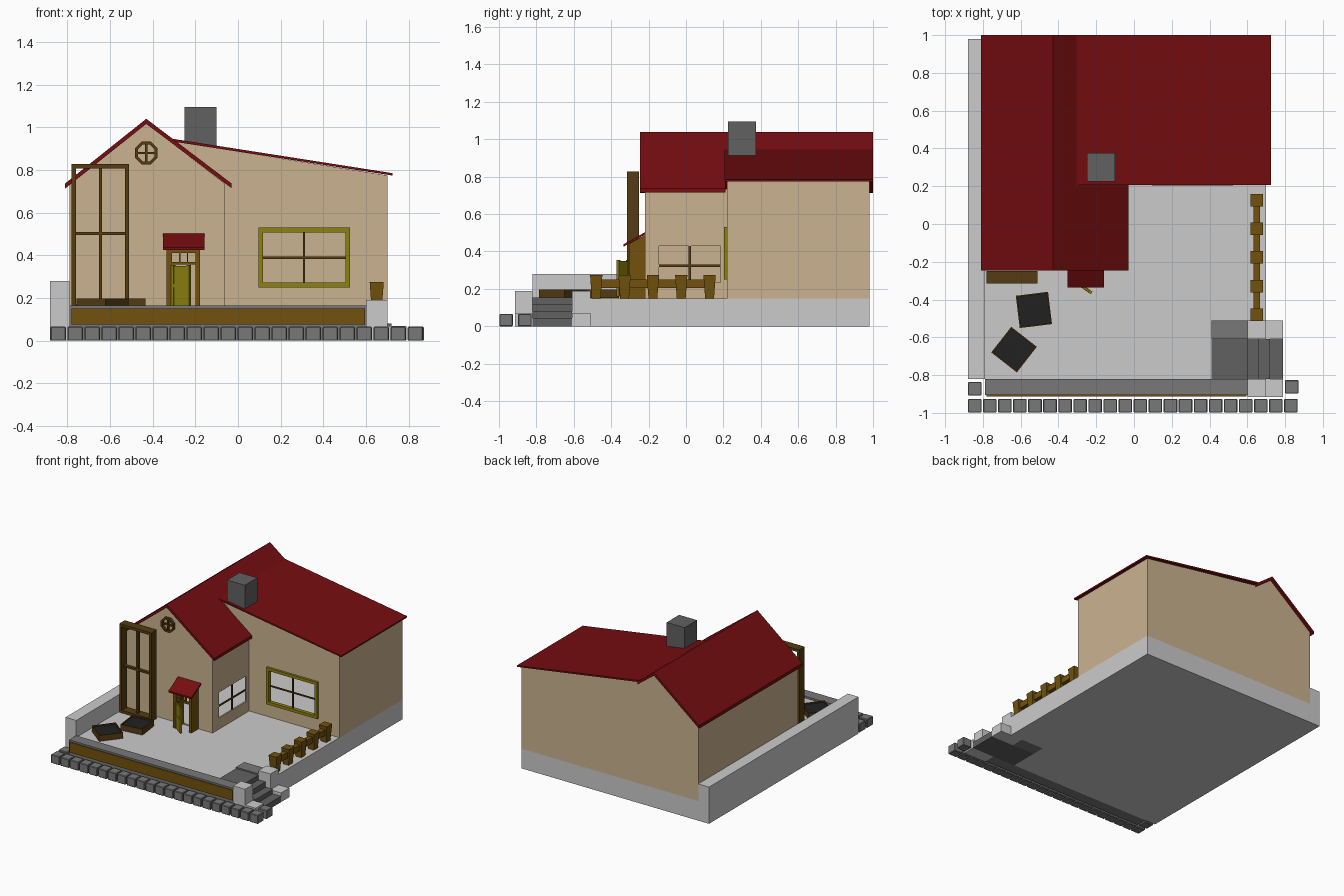
import bpy, bmesh, math
from mathutils import Matrix, Vector


def mat(name, rgb):
    m = bpy.data.materials.new(name)
    m.diffuse_color = (*rgb, 1)
    return m


WALL = mat("plaster", (0.60, 0.45, 0.28))
RED = mat("roof_red", (0.18, 0.004, 0.005))
WOOD = mat("wood", (0.17, 0.085, 0.004))
DARK = mat("dark_wood", (0.09, 0.045, 0.006))
OLIVE = mat("olive_paint", (0.27, 0.22, 0.005))
SOIL = mat("soil", (0.015, 0.015, 0.015))
STONE = mat("stone", (0.19, 0.19, 0.19))
STEP = mat("step_stone", (0.12, 0.12, 0.12))


def finish(name, bm, m):
    bmesh.ops.recalc_face_normals(bm, faces=bm.faces)
    me = bpy.data.meshes.new(name)
    bm.to_mesh(me)
    bm.free()
    ob = bpy.data.objects.new(name, me)
    bpy.context.collection.objects.link(ob)
    if m:
        me.materials.append(m)
    return ob


def add_box(bm, x0, x1, y0, y1, z0, z1):
    size = Matrix.Diagonal((x1 - x0, y1 - y0, z1 - z0, 1))
    mid = Matrix.Translation(((x0 + x1) / 2, (y0 + y1) / 2, (z0 + z1) / 2))
    return bmesh.ops.create_cube(bm, size=1, matrix=mid @ size)["verts"]


def boxes(name, m, *dims):
    bm = bmesh.new()
    for d in dims:
        add_box(bm, *d)
    return finish(name, bm, m)


def prism(name, m, pts, axis, a, b):
    """Extrude a profile: (x, z) points along y, or (y, z) points along x."""
    bm = bmesh.new()
    put = (lambda p, t: (p[0], t, p[1])) if axis == "y" else (lambda p, t: (t, p[0], p[1]))
    f = bm.faces.new([bm.verts.new(put(p, a)) for p in pts])
    ext = bmesh.ops.extrude_face_region(bm, geom=[f])["geom"]
    vs = [v for v in ext if isinstance(v, bmesh.types.BMVert)]
    off = Vector((0, b - a, 0)) if axis == "y" else Vector((b - a, 0, 0))
    bmesh.ops.translate(bm, verts=vs, vec=off)
    return finish(name, bm, m)


def cut(ob, *dims):
    cutter = boxes("cutter", None, dims)
    cutter.hide_render = True
    mod = ob.modifiers.new("opening", "BOOLEAN")
    mod.operation, mod.solver, mod.object = "DIFFERENCE", "EXACT", cutter
    bpy.context.view_layer.objects.active = ob
    bpy.ops.object.modifier_apply(modifier=mod.name)
    bpy.data.objects.remove(cutter)


def frame(x0, x1, z0, z1, y0, y1, w):
    """Four bars of a rectangular frame facing the front."""
    return [(x0, x0 + w, y0, y1, z0, z1), (x1 - w, x1, y0, y1, z0, z1),
            (x0 + w, x1 - w, y0, y1, z0, z0 + w), (x0 + w, x1 - w, y0, y1, z1 - w, z1)]


# Foundation, terrace, low walls
boxes("foundation", None, (-0.80, 0.41, -0.82, 0.98, 0, 0.15),
      (0.41, 0.70, -0.51, 0.98, 0, 0.15))
boxes("left_wall", None, (-0.88, -0.79, -0.82, 0.98, 0, 0.28))
boxes("front_planter", STONE, (-0.79, 0.60, -0.905, -0.82, 0, 0.165))
boxes("planter_board", WOOD, (-0.78, 0.595, -0.913, -0.90, 0.075, 0.152))

# Entrance steps and their side walls
boxes("entrance_steps", STEP, (0.41, 0.60, -0.82, -0.61, 0, 0.155),
      (0.60, 0.66, -0.82, -0.61, 0, 0.12), (0.66, 0.72, -0.82, -0.61, 0, 0.08),
      (0.72, 0.79, -0.82, -0.61, 0, 0.045))
boxes("step_walls", None, (0.60, 0.70, -0.915, -0.82, 0, 0.19),
      (0.60, 0.70, -0.61, -0.51, 0, 0.19), (0.70, 0.79, -0.915, -0.82, 0, 0.07),
      (0.70, 0.79, -0.61, -0.51, 0, 0.07))
boxes("landing_wall", STONE, (0.41, 0.60, -0.61, -0.51, 0, 0.165))

# Edging stones
edge = bmesh.new()
spots = [(-0.843 + i * 0.0797, -0.962) for i in range(22)] + [(-0.843, -0.872), (0.835, -0.862)]
for x, y in spots:
    add_box(edge, x - 0.036, x + 0.036, y - 0.036, y + 0.036, 0, 0.066)
bmesh.ops.bevel(edge, geom=edge.edges[:], offset=0.004, segments=1, affect="EDGES")
finish("edging_stones", edge, STONE)

# House walls, thin so the openings look inside
T = 0.012
gable = prism("gable_front_wall", WALL, [(-0.79, 0.15), (-0.06, 0.15), (-0.06, 0.735),
              (-0.43, 1.018), (-0.79, 0.732)], "y", -0.22, -0.22 + T)
cut(gable, -0.31, -0.20, -0.3, -0.1, 0.155, 0.41)
boxes("gable_left_wall", WALL, (-0.79, -0.79 + T, -0.22, 0.98, 0.15, 0.732))
side = boxes("gable_right_wall", WALL, (-0.06 - T, -0.06, -0.22, 0.225, 0.15, 0.735))
cut(side, -0.2, 0.1, -0.145, 0.185, 0.235, 0.43)
wing = prism("wing_front_wall", WALL, [(-0.06, 0.15), (0.70, 0.15), (0.70, 0.775),
             (-0.29, 0.932), (-0.06, 0.735)], "y", 0.22, 0.22 + T)
cut(wing, 0.115, 0.505, 0.1, 0.3, 0.27, 0.51)
boxes("wing_right_wall", WALL, (0.70 - T, 0.70, 0.22, 0.98, 0.15, 0.775))
prism("back_wall", WALL, [(-0.79, 0.15), (0.70, 0.15), (0.70, 0.775), (-0.29, 0.925),
      (-0.43, 1.018), (-0.79, 0.732)], "y", 0.98 - T, 0.98)

# Roofs
prism("gable_roof_front", RED, [(-0.81, 0.737), (-0.43, 1.04), (-0.03, 0.737), (-0.03, 0.715),
      (-0.43, 1.016), (-0.81, 0.713)], "y", -0.245, 0.21)
prism("gable_roof_back", RED, [(-0.81, 0.737), (-0.43, 1.04), (-0.29, 0.934), (-0.29, 0.911),
      (-0.43, 1.016), (-0.81, 0.713)], "y", 0.21, 1.0)
prism("wing_roof", RED, [(-0.305, 0.946), (0.725, 0.785), (0.725, 0.774), (-0.29, 0.931)],
      "y", 0.207, 1.0)
boxes("chimney", STEP, (-0.25, -0.10, 0.225, 0.375, 0.88, 1.095))

# Wing window, side window bars
boxes("wing_window_frame", OLIVE, *frame(0.095, 0.525, 0.25, 0.53, 0.203, 0.232, 0.022))
boxes("wing_window_bars", DARK, (0.305, 0.315, 0.215, 0.226, 0.27, 0.51),
      (0.115, 0.505, 0.216, 0.225, 0.384, 0.394))
boxes("side_window_bars", DARK, (-0.07, -0.061, 0.014, 0.026, 0.235, 0.43),
      (-0.069, -0.062, -0.145, 0.185, 0.318, 0.33))

# Round attic window
ring = bmesh.new()
rows = []
for i in range(8):
    a = (i + 0.5) * math.pi / 4
    rows.append([ring.verts.new((-0.43 + r * math.cos(a), y, 0.88 + r * math.sin(a)))
                 for r, y in ((0.058, -0.24), (0.058, -0.215), (0.043, -0.215), (0.043, -0.24))])
for i in range(8):
    p, q = rows[i], rows[(i + 1) % 8]
    for j in range(4):
        k = (j + 1) % 4
        ring.faces.new((p[j], p[k], q[k], q[j]))
add_box(ring, -0.435, -0.425, -0.235, -0.219, 0.838, 0.922)
add_box(ring, -0.472, -0.388, -0.234, -0.219, 0.875, 0.885)
finish("attic_window", ring, DARK)

# Tall open lattice frame
boxes("tall_frame", DARK, *frame(-0.78, -0.51, 0.152, 0.828, -0.315, -0.25, 0.02),
      (-0.652, -0.638, -0.295, -0.27, 0.17, 0.81), (-0.76, -0.53, -0.295, -0.27, 0.495, 0.509))

# Door surround, open door, awning
boxes("door_frame", WOOD, (-0.335, -0.31, -0.305, -0.215, 0.15, 0.43),
      (-0.20, -0.178, -0.305, -0.215, 0.15, 0.43), (-0.31, -0.20, -0.30, -0.215, 0.41, 0.43),
      (-0.31, -0.20, -0.30, -0.28, 0.358, 0.37), (-0.276, -0.270, -0.30, -0.28, 0.37, 0.41),
      (-0.240, -0.234, -0.30, -0.28, 0.37, 0.41))
prism("awning", RED, [(-0.335, 0.425), (-0.22, 0.49), (-0.22, 0.503), (-0.335, 0.438)],
      "x", -0.352, -0.158)
for x in (-0.335, -0.19):
    prism("awning_cheek", WOOD, [(-0.305, 0.42), (-0.22, 0.42), (-0.22, 0.488), (-0.305, 0.44)],
          "x", x, x + 0.012)
door = boxes("open_door", OLIVE, (0, 0.105, -0.005, 0.005, 0, 0.19),
             *[(a, a + 0.015, -0.008, 0.008, 0, 0.195) for a in (0, 0.09)],
             (0.015, 0.09, -0.008, 0.008, 0.09, 0.105))
door.location = (-0.31, -0.305, 0.16)
door.rotation_euler.z = math.radians(-35)

# Picket fence
boxes("fence_rail", WOOD, (0.632, 0.667, -0.50, 0.15, 0.205, 0.25))
for i in range(5):
    bm = bmesh.new()
    y = -0.48 + i * 0.1515
    for v in add_box(bm, 0.617, 0.683, y - 0.033, y + 0.033, 0.15, 0.275):
        if v.co.z < 0.2:
            v.co.x = 0.65 + (v.co.x - 0.65) * 0.72
            v.co.y = y + (v.co.y - y) * 0.72
    finish("fence_post", bm, WOOD)

# Planting crates
for x, y, ang in ((-0.53, -0.455, 7), (-0.635, -0.665, -38)):
    h, w = 0.086, 0.007
    crate = boxes("crate", DARK, (-h, h, -h, -h + w, 0, 0.045), (-h, h, h - w, h, 0, 0.045),
                  (-h, -h + w, -h + w, h - w, 0, 0.045), (h - w, h, -h + w, h - w, 0, 0.045))
    soil = boxes("crate_soil", SOIL, (-h + w, h - w, -h + w, h - w, 0, 0.036))
    for ob in (crate, soil):
        ob.location = (x, y, 0.152)
        ob.rotation_euler.z = math.radians(ang)
